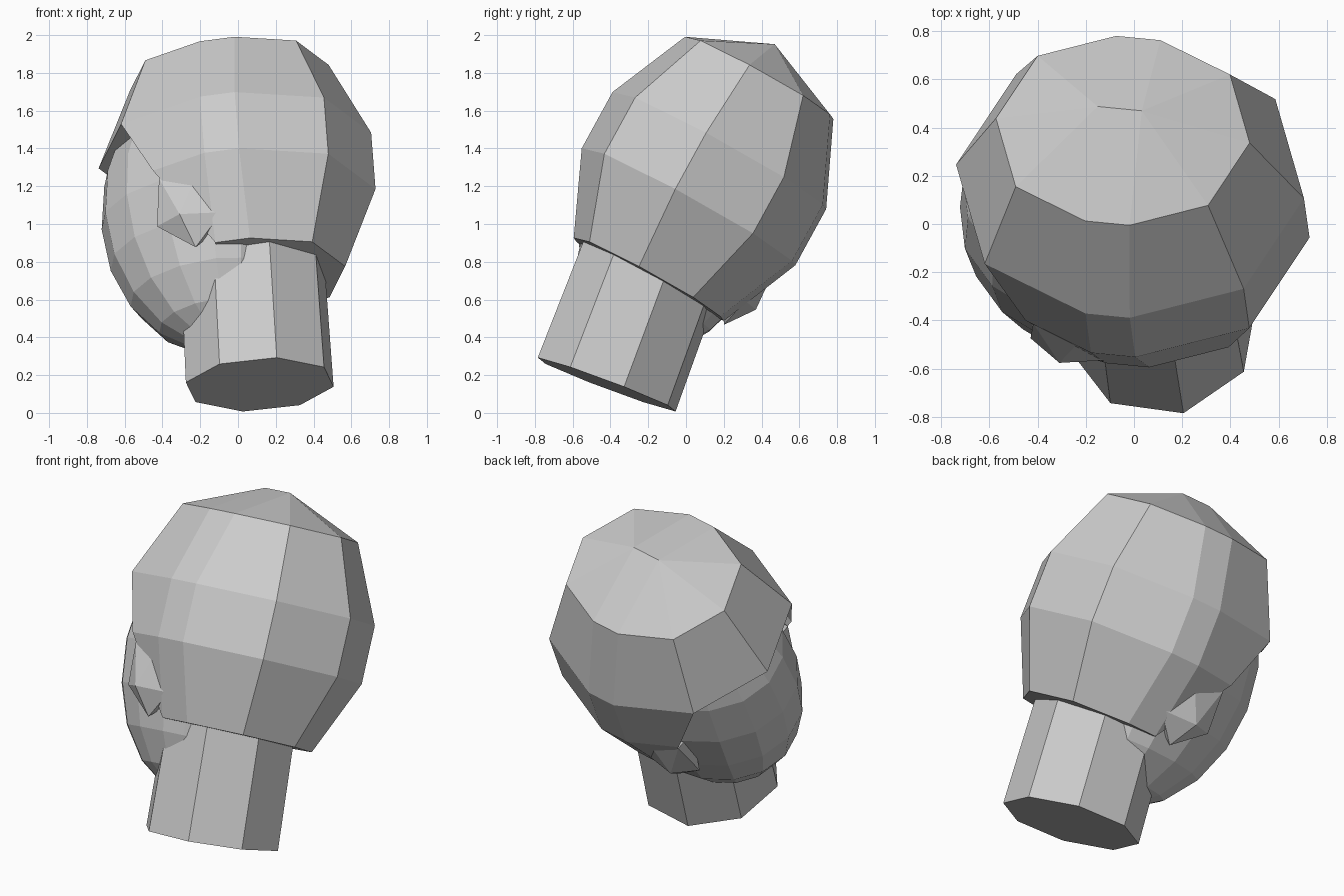
import bpy, bmesh, math
from mathutils import Vector, Matrix

if "Cube" in bpy.data.objects:
    bpy.data.objects.remove(bpy.data.objects["Cube"])


def frame(origin, back, up):
    """Local frame: x = towards the back of the head, z = up the head."""
    z = Vector(up).normalized()
    x = Vector(back)
    x = (x - z * x.dot(z)).normalized()
    y = z.cross(x)
    m = Matrix((x, y, z)).transposed().to_4x4()
    m.translation = Vector(origin)
    return m


def finish(name, bm, matrix):
    bmesh.ops.recalc_face_normals(bm, faces=bm.faces)
    bm.transform(matrix)
    me = bpy.data.meshes.new(name)
    bm.to_mesh(me)
    bm.free()
    ob = bpy.data.objects.new(name, me)
    bpy.context.collection.objects.link(ob)
    return ob


HEAD = frame((-0.005, 0.095, 1.24), (0.985, -0.10, 0.12), (-0.068, 0.48, 0.876))

# Hair: octagonal rings split by a narrow strip over each ear
STRIP = 0.093
bm = bmesh.new()


def ring(r, z):
    pts = []
    for i in range(5):                       # back half, -y side to +y side
        t = math.radians(-90 + 45 * i)
        pts.append((STRIP + r * math.cos(t), r * math.sin(t), z))
    for i in range(5):                       # front half, +y side to -y side
        t = math.radians(90 + 45 * i)
        pts.append((-STRIP + r * math.cos(t), r * math.sin(t), z))
    return [bm.verts.new(p) for p in pts]


r1, r2, r3, r4 = [ring(r, z) for r, z in
                  ((0.44, 0.61), (0.638, 0.17), (0.638, -0.17), (0.445, -0.61))]
apex_b = bm.verts.new((STRIP, 0, 0.80))
apex_f = bm.verts.new((-STRIP, 0, 0.80))
for i in range(10):
    j = (i + 1) % 10
    # crown
    if i < 4:
        bm.faces.new((r1[i], r1[j], apex_b))
    elif i in (4, 9):
        a, b = (apex_f, apex_b) if i == 4 else (apex_b, apex_f)
        bm.faces.new((r1[i], r1[j], a, b))
    else:
        bm.faces.new((r1[i], r1[j], apex_f))
    bm.faces.new((r1[i], r2[i], r2[j], r1[j]))
    # back and sides; the front stays open for the face
    if i <= 4 or i == 9:
        bm.faces.new((r2[i], r3[i], r3[j], r2[j]))
        bm.faces.new((r3[i], r4[i], r4[j], r3[j]))
# side locks sweeping from the fringe to the ear
for side, diag in ((5, 6), (9, 8)):
    e = bm.verts.new(r3[diag].co.lerp(r3[side].co, 0.35))
    bm.faces.new((r2[side], r3[side], e, r2[diag]))
    bm.faces.new((r3[side], r4[side], e))
# undersides
bm.faces.new(r2[5:10])
bm.faces.new(r4[0:6] + [r4[9]])
for v in [v for v in bm.verts if not v.link_faces]:
    bm.verts.remove(v)
finish("hair", bm, HEAD)

# Face: faceted ellipsoid, flatter at the back where the hair covers it
bm = bmesh.new()
bmesh.ops.create_uvsphere(bm, u_segments=16, v_segments=10, radius=1)
for v in bm.verts:
    x, y, z = v.co
    v.co = (-0.10 + x * (0.64 if x < 0 else 0.42), y * 0.50, -0.20 + z * 0.82)
finish("face", bm, HEAD)

# Ears: pointed low lumps mirrored across the head
for side, label in ((-1, "right"), (1, "left")):
    bm = bmesh.new()
    bmesh.ops.create_icosphere(bm, subdivisions=1, radius=1)
    for v in bm.verts:
        x, y, z = v.co
        v.co = (-0.20 + x * 0.22, side * (0.44 + y * 0.12), -0.34 + z * 0.28)
    finish("ear_" + label, bm, HEAD)

# Neck: tilted octagonal prism
NECK = frame((0.115, -0.42, 0.15), (1, 0, 0.05), (-0.055, 0.35, 0.93))
bm = bmesh.new()
bmesh.ops.create_cone(bm, cap_ends=True, segments=8, radius1=0.402, radius2=0.39, depth=0.8,
                      matrix=Matrix.Translation((0, 0, 0.4)) @ Matrix.Rotation(math.radians(14), 4, 'Z'))
finish("neck", bm, NECK)
